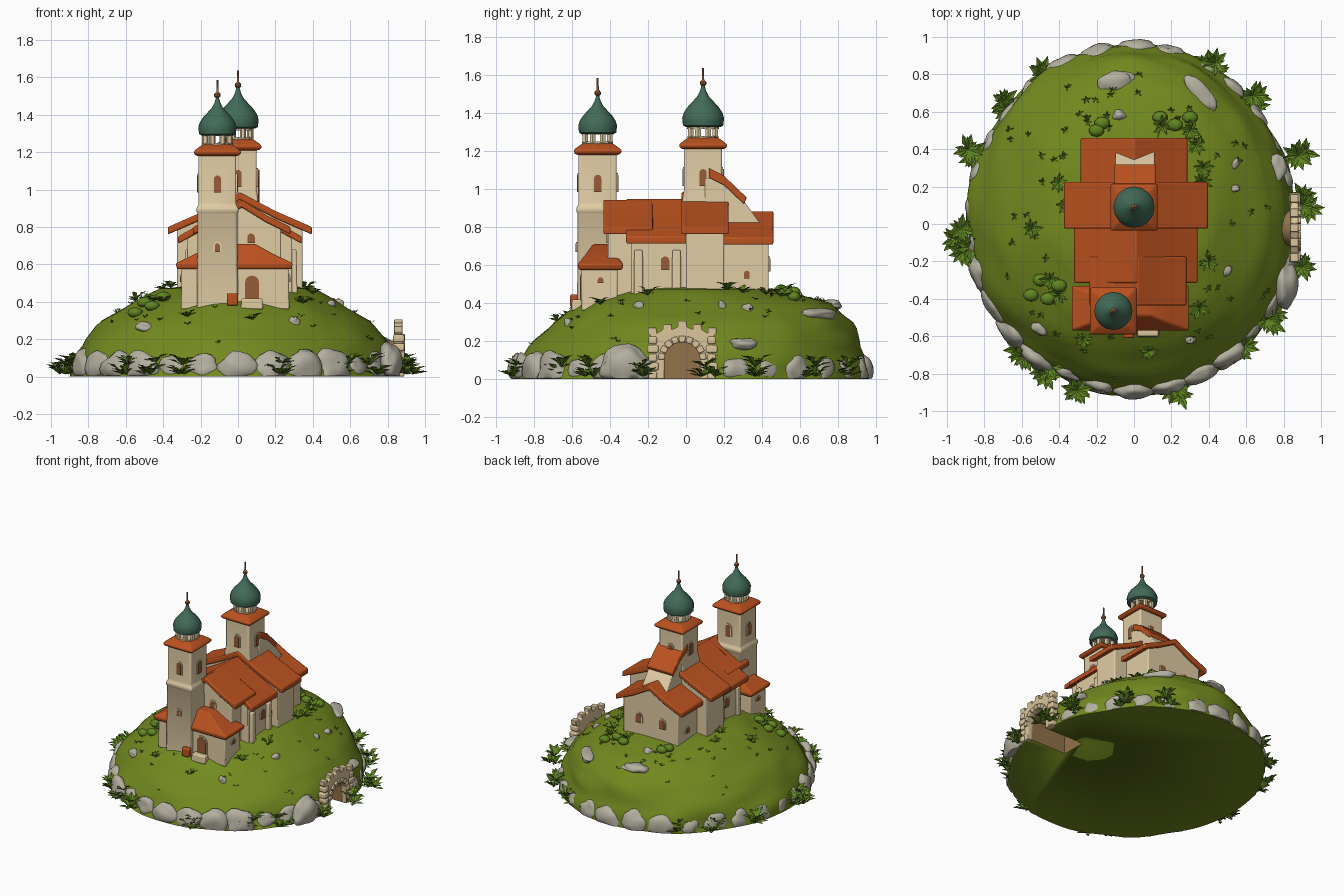
import bpy, bmesh, math, random
from mathutils import Vector, Matrix, noise
from mathutils.bvhtree import BVHTree

if "Cube" in bpy.data.objects:
    bpy.data.objects.remove(bpy.data.objects["Cube"])

random.seed(4)


def material(name, r, g, b):
    m = bpy.data.materials.new(name)
    m.diffuse_color = [(c / 255) ** 2.2 for c in (r, g, b)] + [1]
    m.use_nodes = True
    m.node_tree.nodes["Principled BSDF"].inputs["Base Color"].default_value = m.diffuse_color
    return m


GRASS = material("grass green", 114, 136, 36)
LEAF = material("leaf green", 96, 132, 38)
CREAM = material("cream plaster", 224, 203, 163)
ROOF = material("roof orange", 184, 82, 36)
DOME = material("dome green", 68, 106, 88)
ROCK = material("rock grey", 178, 174, 158)
EARTH = material("tunnel brown", 146, 114, 76)
STONE = material("gate stone", 218, 196, 154)
WOOD = material("wood brown", 150, 92, 58)


def finish(name, bm, mat, bevel=0, angle=40):
    bmesh.ops.recalc_face_normals(bm, faces=bm.faces)
    me = bpy.data.meshes.new(name)
    bm.to_mesh(me)
    bm.free()
    me.materials.append(mat)
    if angle:
        me.polygons.foreach_set("use_smooth", [True] * len(me.polygons))
        me.set_sharp_from_angle(angle=math.radians(angle))
    ob = bpy.data.objects.new(name, me)
    bpy.context.collection.objects.link(ob)
    if bevel:
        mod = ob.modifiers.new("soft edges", 'BEVEL')
        mod.width, mod.segments = bevel, 2
    return ob


def skin(bm, rings, cap=True):
    """Join rings of equal point count into a closed tube."""
    vs = [[bm.verts.new(p) for p in ring] for ring in rings]
    n = len(vs[0])
    for a, b in zip(vs, vs[1:]):
        for i in range(n):
            bm.faces.new((a[i], a[(i + 1) % n], b[(i + 1) % n], b[i]))
    if cap:
        bm.faces.new(vs[0])
        bm.faces.new(vs[-1])


def prism(name, pts, axis, a, b, mat, bevel=0.006):
    """Profile (horizontal, z) extruded from a to b along x or y."""
    bm = bmesh.new()
    put = (lambda p, t: (t, p[0], p[1])) if axis == 'x' else (lambda p, t: (p[0], t, p[1]))
    skin(bm, [[put(p, t) for p in pts] for t in (a, b)])
    return finish(name, bm, mat, bevel)


def loft(name, cx, cy, rings, mat, bevel=0.008):
    """Stack of rectangles: half x, half y, z."""
    bm = bmesh.new()
    skin(bm, [[(cx + sx * hx, cy + sy * hy, z) for sx, sy in ((-1, -1), (1, -1), (1, 1), (-1, 1))]
              for hx, hy, z in rings])
    return finish(name, bm, mat, bevel)


def lathe(name, cx, cy, prof, n, mat):
    bm = bmesh.new()
    skin(bm, [[(cx + r * math.cos(i * math.tau / n), cy + r * math.sin(i * math.tau / n), z)
               for i in range(n)] for r, z in prof])
    return finish(name, bm, mat)


# Hill: ring radii at each height for the front, the sides and the back
HEIGHTS = (0, .1, .2, .3, .4, .47, .5)
FRONT = (.92, .87, .80, .70, .56, .30, .06)
SIDE = (.90, .875, .82, .72, .56, .42, .10)
BACK = (.965, .95, .92, .87, .76, .5, .15)


def hill_point(a, t):
    k = min(int(t), 5)
    f = t - k
    s = math.sin(a)
    end = BACK if s > 0 else FRONT
    mix = lambda j: SIDE[j] + (end[j] - SIDE[j]) * s * s
    r = (mix(k) * (1 - f) + mix(k + 1) * f) * (1 - .035 * max(math.cos(a), 0))
    z = HEIGHTS[k] * (1 - f) + HEIGHTS[k + 1] * f
    r *= 1 + .03 * noise.noise((3 * math.cos(a), 3 * math.sin(a), t * .9))
    return Vector((r * math.cos(a), r * math.sin(a), z))


bm = bmesh.new()
skin(bm, [[hill_point(i * math.tau / 96, k / 3) for i in range(96)] for k in range(19)])
hill_tree = BVHTree.FromBMesh(bm)
hill = finish("hill", bm, GRASS, angle=60)


def ground(x, y):
    hit = hill_tree.ray_cast(Vector((x, y, 2)), Vector((0, 0, -1)))[0]
    return hit.z if hit else 0.0


# Tunnel cut into the right of the hill, with its lining
def arch(c, r, spring, low, n=12):
    return [(c + r, low)] + [(c + r * math.cos(math.pi * i / n), spring + r * math.sin(math.pi * i / n))
                             for i in range(n + 1)] + [(c - r, low)]


cutter = prism("tunnel_cutter", arch(-.02, .096, .1, -.05), 'x', .54, 1.1, EARTH, 0)
cutter.hide_render = True
cutter.hide_viewport = False
cutter.display_type = 'WIRE'
cut = hill.modifiers.new("tunnel", 'BOOLEAN')
cut.object, cut.operation, cut.solver = cutter, 'DIFFERENCE', 'EXACT'
bm = bmesh.new()
lining = [[bm.verts.new((x, y, z)) for y, z in arch(-.02, .094, .1, .001)] for x in (.545, .85)]
for i in range(len(lining[0]) - 1):
    bm.faces.new((lining[0][i], lining[0][i + 1], lining[1][i + 1], lining[1][i]))
bm.faces.new(lining[0])
finish("tunnel_lining", bm, EARTH)

# Gate wall with battlements and edge stones
top = []
for i in range(5):
    y = -.2 + i * .079
    h = .27 + .02 * (i in (1, 2, 3)) + .015 * (i == 2)
    top += [(y, h - .03), (y, h), (y + .045, h), (y + .045, h - .03)]
prism("gate_wall", [(-.18, 0), (-.18, .22)] + top + [(.14, .22), (.14, 0)] + arch(-.02, .094, .1, 0),
      'x', .835, .88, STONE, .004)
for s in (-1, 1):
    for k in range(5):
        loft("gate_quoin", .86, -.02 + s * .155, [(.03, .022 + .008 * (k % 2), k * .046),
                                                 (.03, .022 + .008 * (k % 2), k * .046 + .04)], STONE)
for k in range(9):
    a = math.pi * (k + .5) / 9
    o = loft("gate_arch_stone", 0, 0, [(.025, .015, -.017), (.025, .018, .017)], STONE, .005)
    o.matrix_world = Matrix.Translation((.868, -.02 + .11 * math.cos(a), .1 + .11 * math.sin(a))) @ \
        Matrix.Rotation(a - math.pi / 2, 4, 'X')


# Church body: gabled walls and thick, slightly curved roofs
def gable(name, cx, half, y0, y1, eave, ridge, over=.05, drop=0.0):
    prism(name + "_walls", [(cx - half, .36), (cx + half, .36), (cx + half, eave), (cx, ridge - .03),
                            (cx - half, eave)], 'y', y0, y1, CREAM)
    w, e = half + over, eave - drop
    mid = (e + ridge) / 2 - .008
    up = [(cx - w, e), (cx - w / 2, mid), (cx, ridge), (cx + w / 2, mid), (cx + w, e)]
    low = [(x, z - .04) for x, z in reversed(up)]
    prism(name + "_roof", up + low, 'y', y0 - .025, y1 + .025, ROOF, .008)


gable("nave", .01, .28, -.29, .02, .75, .95)
gable("nave_front", .02, .21, -.41, -.2, .80, .945)
gable("transept", .01, .335, 0, .2, .80, .985)
gable("choir", 0, .235, .18, .435, .745, .885)

# Rear dormer stepping down from the tower
prism("rear_dormer_walls", [(.1, .7), (.1, 1.06), (.2, 1.04), (.31, .93), (.42, .78), (.42, .7)],
      'x', -.1, .11, CREAM)
prism("rear_dormer_roof", [(.12, 1.11), (.2, 1.07), (.32, .955), (.305, .92), (.2, 1.02), (.12, 1.06)],
      'x', -.105, .115, ROOF)

# Front wings with a flared hipped roof
loft("front_wing_walls", -.015, -.455, [(.29, .095, .36), (.285, .095, .61)], CREAM)
loft("front_wing_roof", -.02, -.45, [(.305, .115, .575), (.315, .12, .605), (.21, .08, .655), (.11, .04, .71)], ROOF)
for x in (-.24, .27):
    for y in (-.25, -.05):
        loft("buttress", x + .02 * (1 if x > 0 else -1), y, [(.03, .025, .36), (.022, .022, .68)], CREAM)


# Arched openings: thin frame with a darker pane, facing an angle around a centre
def opening(name, x, y, z, w, h, angle, pane=WOOD):
    for part, r, d, mat in (("frame", w / 2 + .01, .006, CREAM), ("pane", w / 2, .009, pane)):
        o = prism(name + "_" + part, arch(0, r, h / 2 - w / 2, -h / 2, 8), 'y', -d, .004, mat, 0)
        o.matrix_world = Matrix.Translation((x, y, z)) @ Matrix.Rotation(angle, 4, 'Z')


# Towers: shaft, cornice, skirt roof, open lantern, onion dome and spire
def tower(name, x, y, h, rings, top, size):
    loft(name + "_shaft", x, y, rings, CREAM, .01)
    loft(name + "_skirt_roof", x, y, [(h + .012, h + .012, top - .015), (h + .028, h + .028, top),
                                      (h + .022, h + .022, top + .015), (h - .02, h - .02, top + .045)], ROOF)
    lathe(name + "_lantern_base", x, y, [(.082, top + .02), (.082, top + .055)], 8, CREAM)
    lathe(name + "_lantern_top", x, y, [(.084, top + .092), (.084, top + .125)], 8, CREAM)
    for k in range(8):
        a = (k + .5) * math.tau / 8
        lathe(name + "_lantern_post", x + .07 * math.cos(a), y + .07 * math.sin(a),
              [(.017, top + .05), (.017, top + .1)], 6, CREAM)
    prof = [(.085, .085), (.098, .092), (.1, .108), (.102, .13), (.094, .155), (.076, .182),
            (.052, .208), (.03, .232), (.016, .258), (.008, .285)]
    lathe(name + "_onion_dome", x, y, [(r * size, top + z * size + .01) for r, z in prof], 16, DOME)
    t = top + .28 * size
    lathe(name + "_spire", x, y, [(.006, t - .01), (.006, t + .012), (.017, t + .024), (.017, t + .036), (.006, t + .048),
                                  (.005, t + .11)], 8, WOOD)
    for k in range(4):
        a = k * math.pi / 2
        opening(name + "_window", x + h * math.sin(a), y - h * math.cos(a), top - .165, .038, .09, a)


tower("front_tower", -.11, -.465, .1, [(.11, .108, .36), (.106, .106, .87), (.114, .114, .885),
                                       (.112, .112, .9), (.1, .1, .92), (.1, .1, 1.2)], 1.195, 1.0)
tower("rear_tower", 0, .09, .1, [(.11, .11, .6), (.108, .108, .95), (.1, .1, 1.0), (.1, .1, 1.22)], 1.225, 1.08)

# Doors and windows of the body
opening("front_door", .075, -.55, .475, .075, .13, 0)
opening("tower_low_window", -.11, -.573, .69, .025, .045, 0)
opening("gable_window", .07, -.41, .74, .04, .05, 0)
for s in (-1, 1):
    a = s * math.pi / 2
    opening("nave_window", .01 + s * .28, -.11, .61, .045, .07, a)
    opening("wing_window", -.015 + s * .287, -.45, .52, .03, .03, a)
    opening("choir_window", s * .235, .32, .55, .03, .04, a)
    opening("choir_back_window", s * .1, .435, .6, .045, .07, math.pi)
loft("door_step", .075, -.575, [(.06, .03, .36), (.055, .025, .418)], STONE)
loft("crate", -.03, -.59, [(.03, .02, .38), (.03, .02, .445)], ROOF)


# Rocks around the rim and set into the slopes
def rock(p, sx, sy, sz, turn):
    bm = bmesh.new()
    bmesh.ops.create_icosphere(bm, subdivisions=3, radius=1)
    for v in bm.verts:
        v.co *= 1 + .3 * noise.noise(v.co * 1.3 + Vector(p) * 9)
    bmesh.ops.transform(bm, verts=bm.verts, matrix=Matrix.Translation(p) @ Matrix.Rotation(turn, 4, 'Z') @
                        Matrix.Diagonal((sx, sy, sz, 1)))
    for v in bm.verts:
        v.co.z = max(v.co.z, .004)
    finish("rock", bm, ROCK, angle=50)


for k in range(30):
    a = (k + .5) * math.tau / 30
    if math.cos(a) < .96:
        p = hill_point(a, .25) * .965
        big = random.uniform(.7, 1.25)
        rock((p.x, p.y, .04), .05 * big, .095 * big, .085 * big, a)
for x, y, s, l, turn in ((-.1, .76, .06, .1, .2), (.36, .69, .05, .12, -.9), (.54, .32, .02, .03, 1),
                         (-.08, .58, .03, .035, 0), (.54, .19, .02, .025, 0), (.76, .3, .05, .08, 1.5),
                         (-.5, -.56, .035, .05, -.6), (.5, -.25, .02, .03, 1), (.3, -.62, .02, .03, 0)):
    rock((x, y, ground(x, y) - .006), l, s, .03, turn)
rock((.81, -.32, .06), .06, .13, .12, 0)


# Leafy plants
def plant(bm, p, size, count):
    for k in range(count):
        a = (k + random.random() * .7) * math.tau / count
        d = Vector((math.cos(a), math.sin(a), 0))
        side = Vector((-d.y, d.x, 0))
        n = size * random.uniform(.7, 1.15)
        lift = random.uniform(.25, .95) * n
        mid = p + d * n * .5 + Vector((0, 0, lift * .75))
        pts = [p, mid + side * n * .22, mid - side * n * .22, mid - Vector((0, 0, n * .1)),
               p + d * n + Vector((0, 0, lift * .85))]
        b, l, r, c, t = [bm.verts.new(q) for q in pts]
        for f in ((b, c, l), (b, r, c), (l, c, t), (c, r, t)):
            bm.faces.new(f)


bm = bmesh.new()
for x, y in ((-.68, .63), (-.87, .37), (-.92, -.05), (-.48, .8), (.42, .83), (.65, .66), (.9, .38), (.9, .12),
             (.72, -.5), (.56, -.68), (.22, -.88), (-.32, -.89), (-.48, -.78), (-.62, -.68), (.88, -.24), (-.89, -.16)):
    for j in range(3):
        q = Vector((x + random.uniform(-.035, .035), y + random.uniform(-.035, .035), .012 + .05 * (j == 0)))
        plant(bm, q, .08, 10)
finish("rim_plants", bm, LEAF, angle=0)
bm = bmesh.new()
for x, y in ((.36, .22), (.37, .3), (.3, .5), (.15, .52), (-.4, .22), (-.36, .1), (-.55, -.03), (-.4, -.38), (-.27, -.62),
             (-.45, -.3), (.35, -.45), (.08, -.68), (.4, -.2), (.33, .42)):
    plant(bm, Vector((x, y, ground(x, y))), .06, 9)
for k in range(55):
    a, r = random.uniform(0, math.tau), random.uniform(.5, .84)
    x, y = r * math.cos(a), r * math.sin(a)
    plant(bm, Vector((x, y, ground(x, y))), .025, 5)
finish("slope_plants", bm, LEAF, angle=0)

# Rounded shrubs beside the walls
bm = bmesh.new()
for x, y in ((.14, .57), (.22, .53), (.3, .57), (-.2, .5), (-.17, .54), (-.5, -.3), (-.46, -.4), (-.55, -.38), (-.4, -.33)):
    m = Matrix.Translation((x, y, ground(x, y) + .015)) @ Matrix.Diagonal((.042, .034, .028, 1))
    bmesh.ops.create_icosphere(bm, subdivisions=2, radius=1, matrix=m)
finish("shrubs", bm, LEAF, angle=60)
